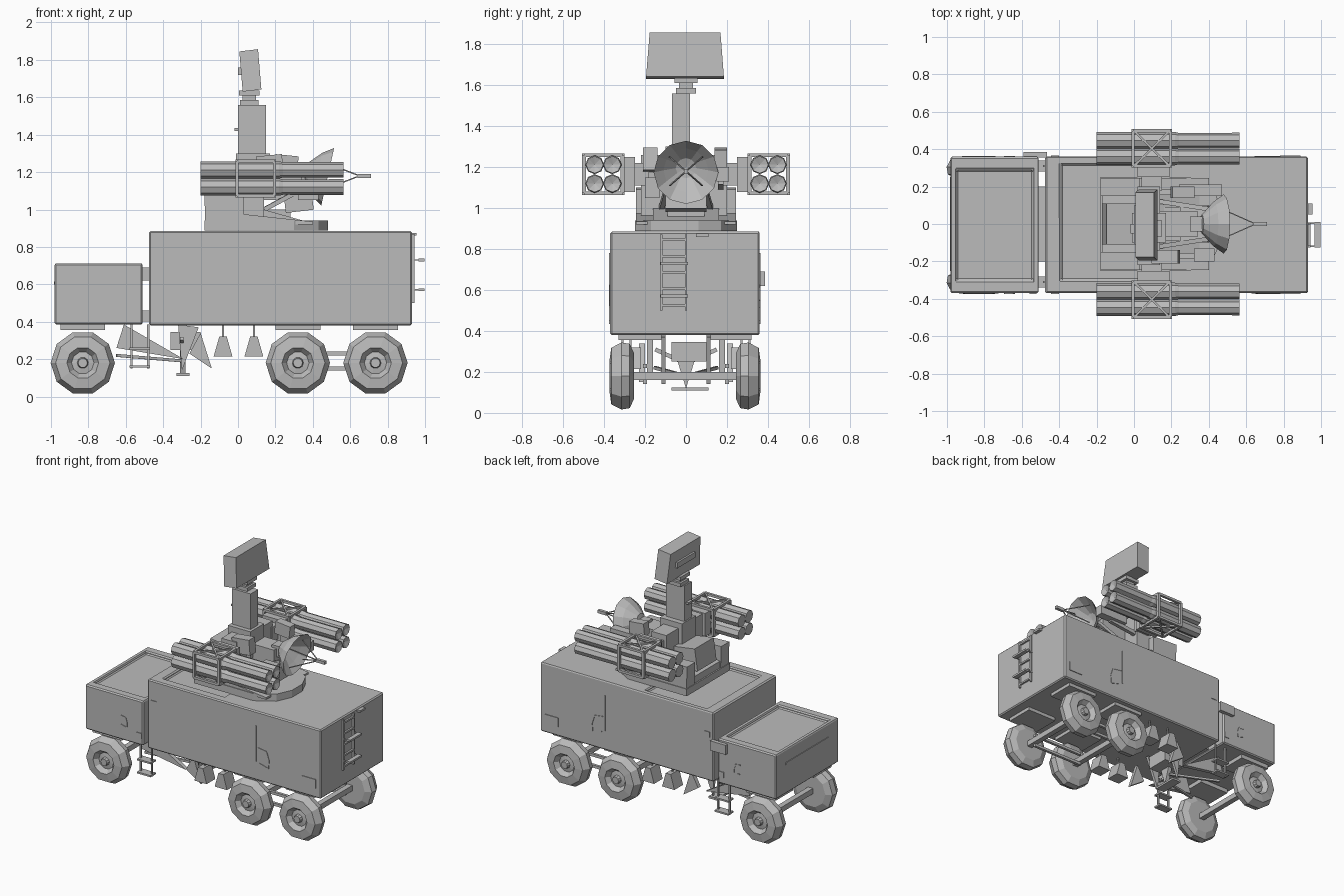
import bpy, bmesh, math
from mathutils import Vector, Matrix

if "Cube" in bpy.data.objects:
    bpy.data.objects.remove(bpy.data.objects["Cube"])

GREY = (0.5, 0.5, 0.5, 1)
paint = bpy.data.materials.new("plain_grey")
paint.use_nodes = True
paint.diffuse_color = GREY
paint.node_tree.nodes["Principled BSDF"].inputs["Base Color"].default_value = GREY


def finish(name, bm, bevel=0):
    bmesh.ops.recalc_face_normals(bm, faces=bm.faces)
    mesh = bpy.data.meshes.new(name)
    bm.to_mesh(mesh)
    bm.free()
    mesh.materials.append(paint)
    ob = bpy.data.objects.new(name, mesh)
    bpy.context.collection.objects.link(ob)
    if bevel:
        mod = ob.modifiers.new("edge", "BEVEL")
        mod.width, mod.segments = bevel, 1
    return ob


def cube(x, y, z):
    bm = bmesh.new()
    bmesh.ops.create_cube(bm, size=1)
    for v in bm.verts:
        for i, (a, b) in enumerate((x, y, z)):
            v.co[i] = b if v.co[i] > 0 else a
    return bm


def box(name, x, y, z, bevel=0, tilt=0):
    bm = cube(x, y, z)
    if tilt:
        mid = Vector(((x[0] + x[1]) / 2, (y[0] + y[1]) / 2, (z[0] + z[1]) / 2))
        bmesh.ops.rotate(bm, verts=bm.verts, cent=mid, matrix=Matrix.Rotation(tilt, 3, "Y"))
    return finish(name, bm, bevel)


def hull_box(name, x, y, z, rx, ry, depth):
    """Box with a rectangular recess in its roof."""
    bm = cube(x, y, z)
    top = max(bm.faces, key=lambda f: f.calc_center_median().z)
    bmesh.ops.inset_individual(bm, faces=[top], thickness=0.01)
    mid = top.calc_center_median()
    for v in top.verts:
        v.co.x = rx[1] if v.co.x > mid.x else rx[0]
        v.co.y = ry[1] if v.co.y > mid.y else ry[0]
    new = bmesh.ops.extrude_discrete_faces(bm, faces=[top])["faces"][0]
    for v in new.verts:
        v.co.z -= depth
    return finish(name, bm, 0.008)


def prism(name, pts, axis, a, b):
    """Extrude an outline from a to b along an axis."""
    place = {"x": lambda u, v, w: (w, u, v), "y": lambda u, v, w: (u, w, v),
             "z": lambda u, v, w: (u, v, w)}[axis]
    bm = bmesh.new()
    face = bm.faces.new([bm.verts.new(place(u, v, a)) for u, v in pts])
    out = bmesh.ops.extrude_face_region(bm, geom=[face])["geom"]
    shift = Vector(place(0, 0, b - a))
    bmesh.ops.translate(bm, vec=shift, verts=[g for g in out if isinstance(g, bmesh.types.BMVert)])
    return finish(name, bm)


def lathe(name, pts, axis, sides, loc, flip=1, tilt=0):
    """Spin (radius, height) points round the x or y axis."""
    bm = bmesh.new()
    vs = [bm.verts.new((h * flip, 0, r) if axis == "x" else (r, h * flip, 0)) for r, h in pts]
    es = [bm.edges.new(p) for p in zip(vs, vs[1:])]
    spin_axis = (1, 0, 0) if axis == "x" else (0, 1, 0)
    bmesh.ops.spin(bm, geom=vs + es, cent=(0, 0, 0), axis=spin_axis, angle=math.tau, steps=sides)
    bmesh.ops.remove_doubles(bm, verts=bm.verts, dist=0.0005)
    ob = finish(name, bm)
    ob.location, ob.rotation_euler.y = loc, tilt
    return ob


def bar(name, p, q, r=0.008):
    p, q = Vector(p), Vector(q)
    bm = bmesh.new()
    bmesh.ops.create_cone(bm, cap_ends=True, segments=4, radius1=r * 1.4, radius2=r * 1.4,
                          depth=(q - p).length)
    turn = (q - p).to_track_quat("Z", "Y").to_matrix().to_4x4()
    bm.transform(Matrix.Translation((p + q) / 2) @ turn @ Matrix.Rotation(math.pi / 4, 4, "Z"))
    return finish(name, bm)


# Hull and cab
hull_box("cargo_body", (-0.475, 0.93), (-0.37, 0.36), (0.38, 0.885), (-0.39, 0.1), (-0.3, 0.32), 0.02)
hull_box("cab", (-0.98, -0.51), (-0.37, 0.36), (0.385, 0.71), (-0.95, -0.54), (-0.3, 0.29), 0.02)
box("cab_front_slot", (-0.985, -0.978), (-0.25, 0.25), (0.6, 0.615))
box("cab_coupling", (-0.52, -0.47), (-0.2, 0.2), (0.4, 0.46))
box("air_intake", (-0.59, -0.465), (0.355, 0.385), (0.62, 0.69))

# Side panels, hatches and handles
for y, tag in ((-0.37, "right"), (0.36, "left")):
    skin = (y - 0.005, y + 0.005)
    box(tag + "_rear_hatch", (0.78, 0.89), skin, (0.45, 0.515))
    box(tag + "_body_lamp", (-0.445, -0.4), skin, (0.7, 0.74))
    box(tag + "_cab_lamp", (-0.56, -0.52), skin, (0.435, 0.475))
    box(tag + "_door_seam", (0.402, 0.41), skin, (0.52, 0.78))
    for x, z, s in ((0.46, 0.55, 1), (-0.67, 0.52, 0.6)):
        loop = [(-0.04, 0.07), (0.03, 0.06), (0.05, 0), (0.045, -0.06), (-0.03, -0.04)]
        for a, b in zip(loop, loop[1:]):
            bar(tag + "_door_handle", (x + a[0] * s, y, z + a[1] * s),
                (x + b[0] * s, y, z + b[1] * s), 0.004)

# Rear ladder and grab loops
for y in (-0.12, 0.0):
    box("ladder_rail", (0.925, 0.943), (y - 0.006, y + 0.006), (0.5, 0.87))
for i in range(5):
    z = 0.52 + 0.08 * i
    box("ladder_rung", (0.925, 0.943), (-0.12, 0), (z, z + 0.012))
for z in (0.57, 0.73):
    box("grab_rail", (0.965, 0.997), (-0.125, 0.01), (z - 0.007, z + 0.007))
    for y in (-0.12, 0.005):
        bar("grab_bracket", (0.93, y, z), (0.97, y, z), 0.004)
box("rear_lamp", (0.93, 0.955), (0.05, 0.11), (0.86, 0.875))

# Wheels and axles
TYRE = [(0, 0), (0.12, 0), (0.165, 0.02), (0.172, 0.06), (0.145, 0.11), (0.085, 0.118),
        (0.06, 0.085), (0.03, 0.09), (0.025, 0.115), (0, 0.115)]
for x in (-0.83, 0.32, 0.735):
    for s in (-1, 1):
        lathe("wheel", TYRE, "y", 10, (x, s * 0.25 - 0.005, 0.18), s)
    bar("axle", (x, -0.26, 0.18), (x, 0.25, 0.18), 0.02)
    box("fender", (x - 0.12, x + 0.12), (-0.33, -0.12), (0.355, 0.385))
    box("fender", (x - 0.12, x + 0.12), (0.12, 0.32), (0.355, 0.385))
for y in (-0.2, 0.2):
    for z in (0.15, 0.23):
        bar("bogie_link", (0.32, y, z), (0.735, y, z), 0.01)

# Steps, braces and fittings below the hull
for s in (-1, 1):
    y = 0.31 * s
    for x in (-0.57, -0.48):
        bar("step_post", (x, y, 0.15), (x, y, 0.385), 0.006)
    for z in (0.155, 0.25):
        box("step_tread", (-0.58, -0.47), (y - 0.03, y + 0.03), (z, z + 0.012))
    bar("tow_brace", (-0.65, 0.15 * s, 0.22), (-0.29, 0.04 * s, 0.19), 0.008)
    bar("support_strut", (-0.3, 0.15 * s, 0.31), (-0.3, 0, 0.24), 0.01)
    prism("side_gusset", [(-0.61, 0.385), (-0.65, 0.26), (-0.29, 0.2)], "y", 0.16 * s, 0.19 * s)
    prism("drop_gusset", [(-0.32, 0.385), (-0.21, 0.37), (-0.3, 0.14)], "y", 0.1 * s, 0.12 * s)
    prism("rear_gusset", [(-0.2, 0.34), (-0.14, 0.15), (-0.26, 0.23)], "y", 0.2 * s, 0.23 * s)
    for x in (-0.08, 0.085):
        prism("tool_box", [(x - 0.05, 0.215), (x + 0.05, 0.215), (x + 0.02, 0.32), (x - 0.02, 0.32)],
              "y", 0.22 * s, 0.32 * s)
        bar("tool_box_hanger", (x, 0.27 * s, 0.32), (x, 0.27 * s, 0.385), 0.005)
box("gearbox", (-0.36, -0.2), (-0.07, 0.1), (0.25, 0.345))
prism("jack", [(-0.05, 0.28), (0.05, 0.28), (0.0, 0.12)], "x", -0.31, -0.28)
box("jack_foot", (-0.33, -0.26), (-0.07, 0.11), (0.11, 0.125))

# Turret base
prism("turret_slab", [(-0.18, -0.25), (0.3, -0.25), (0.43, -0.17), (0.48, -0.06), (0.48, 0.06),
                      (0.43, 0.17), (0.3, 0.25), (-0.18, 0.25)], "z", 0.888, 0.94)
WEDGE = [(-0.175, 0.92), (-0.18, 1.1), (0.03, 1.09), (0.03, 0.975), (0.4, 0.935), (0.4, 0.92)]
for s in (-1, 1):
    prism("turret_cheek", WEDGE, "y", 0.15 * s, 0.245 * s)
prism("turret_floor", [(-0.17, 0.92), (-0.17, 0.99), (0.03, 1.03), (0.35, 0.94), (0.35, 0.92)],
      "y", -0.16, 0.16)

# Turret core and equipment boxes
box("turret_core", (0.02, 0.14), (-0.22, 0.2), (0.95, 1.26))
box("rear_housing", (-0.16, 0.02), (-0.11, 0.11), (1.0, 1.16), 0, 0.15)
box("mast_foot", (-0.01, 0.17), (-0.1, 0.06), (1.1, 1.3))
box("dish_cradle", (0.14, 0.34), (-0.07, 0.07), (1.05, 1.2))
box("dish_gearbox", (0.25, 0.4), (-0.1, 0.1), (0.99, 1.08), 0, -0.12)
box("dish_pedestal", (0.16, 0.28), (-0.09, 0.09), (0.93, 1.0))
box("left_sight", (0.24, 0.47), (0.15, 0.21), (1.13, 1.2))
box("left_upper_sight", (0.2, 0.32), (0.14, 0.2), (1.2, 1.29), 0, 0.1)
box("right_sight", (0.32, 0.43), (-0.2, -0.13), (1.05, 1.15))
box("right_upper_sight", (0.1, 0.24), (-0.21, -0.14), (1.18, 1.29), 0, -0.1)
for s in (-1, 1):
    bar("sight_arm", (0.1, 0.17 * s, 1.1), (0.36, 0.17 * s, 1.13), 0.014)
    bar("cradle_arm", (0.14, 0.12 * s, 1.0), (0.4, 0.08 * s, 1.14), 0.012)

# Tracking dish with its feed
lathe("dish", [(0, -0.1), (0.05, -0.095), (0.12, -0.03), (0.158, 0.025), (0.11, -0.02),
               (0.05, -0.07), (0, -0.08)], "x", 12, (0.455, 0, 1.18), 1, 0.22)
bar("dish_hub", (0.3, 0, 1.18), (0.37, 0, 1.18), 0.04)
bar("dish_feed", (0.64, 0, 1.18), (0.71, 0, 1.18), 0.011)
for sy, sz in ((-1, -1), (-1, 1), (1, -1), (1, 1)):
    bar("feed_strut", (0.47, 0.08 * sy, 1.18 + 0.07 * sz), (0.65, 0, 1.18), 0.003)

# Mast and search radar
box("mast", (0.0, 0.15), (-0.068, 0.02), (1.25, 1.56))
box("mast_side_lamp", (-0.02, 0.0), (-0.05, 0.0), (1.42, 1.435))
for z, w in ((1.56, 0.05), (1.585, 0.035), (1.61, 0.055)):
    box("radar_neck", (0.06 - w, 0.06 + w), (-w, w), (z, z + 0.026))
bm = cube((0.025, 0.125), (-0.195, 0.185), (1.63, 1.845))
for v in bm.verts:
    if v.co.z > 1.7:
        v.co.x -= 0.018
        v.co.y *= 0.91
    v.co.z += 0.012 * (v.co.x > 0.06)
finish("radar_panel", bm)
box("radar_rear_slot", (0.0, 0.03), (-0.11, 0.1), (1.72, 1.76))

# Tube launchers on both sides
TUBE = [(0, -0.2), (0.045, -0.2), (0.046, 0.22), (0.041, 0.24), (0.042, 0.565), (0, 0.55)]
for s in (-1, 1):
    for y in (0.36, 0.446):
        for z in (1.12, 1.212):
            lathe("launch_tube", TUBE, "x", 8, (0, y * s, z))
    box("launcher_mount", (0.02, 0.19), sorted((0.25 * s, 0.31 * s)), (1.08, 1.25))
    box("launcher_trunnion", (0.04, 0.15), sorted((0.18 * s, 0.26 * s)), (1.11, 1.22))
    lo, hi, a, b = 1.073, 1.258, 0.31 * s, 0.498 * s
    for x in (-0.005, 0.195):
        for z in (lo, hi):
            bar("frame_cross_bar", (x, a, z), (x, b, z), 0.009)
        for y in (a, b):
            bar("frame_post", (x, y, lo), (x, y, hi), 0.009)
    for z in (lo, hi):
        for y in (a, b):
            bar("frame_rail", (-0.005, y, z), (0.195, y, z), 0.009)
        bar("frame_brace", (0, a, z), (0.19, b, z), 0.006)
        bar("frame_brace", (0, b, z), (0.19, a, z), 0.006)
